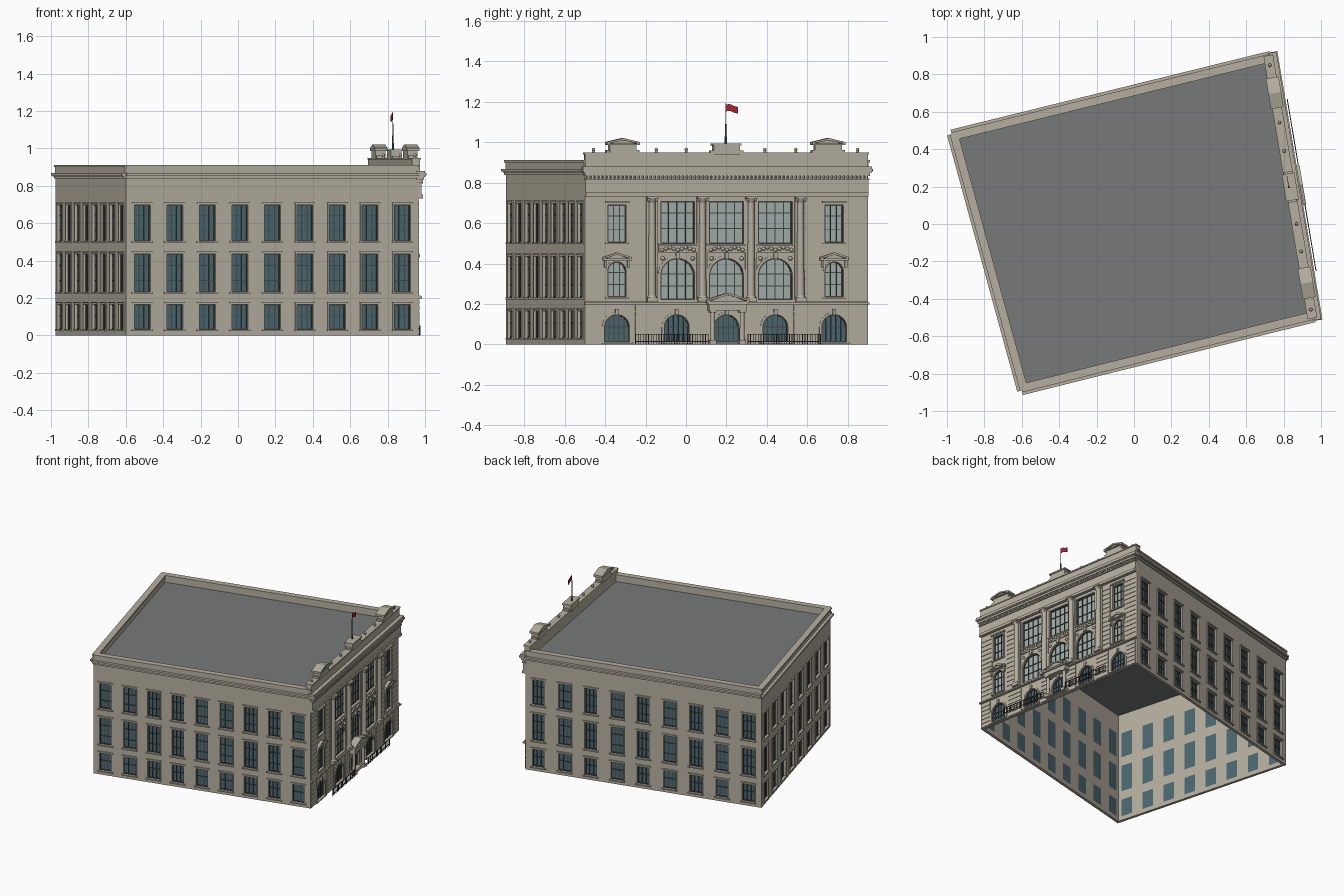
import bpy, bmesh, math
from mathutils import Matrix, Vector

if "Cube" in bpy.data.objects:
    bpy.data.objects.remove(bpy.data.objects["Cube"])

# ---- palette ----
COL = dict(stone=(.47, .43, .35), dark=(.06, .065, .06), glass=(.07, .14, .165),
           pale=(.36, .43, .41), roof=(.18, .195, .19), red=(.42, .02, .03))
MATS = {}
for k, c in COL.items():
    MATS[k] = bpy.data.materials.new(k)
    MATS[k].diffuse_color = (*c, 1)

parts, pending = {}, []      # part name -> (bmesh, colour); outline curves to convert
M = Matrix()                 # current wall frame: x along, y up, z outward


def part(name, col='stone'):
    if name not in parts:
        parts[name] = (bmesh.new(), col)
    return parts[name][0]


def box(name, u, w, y0, y1, d0, d1, col='stone'):
    loc = Matrix.Translation((u, (y0 + y1) / 2, (d0 + d1) / 2))
    bmesh.ops.create_cube(part(name, col), size=1,
                          matrix=M @ loc @ Matrix.Diagonal((w, y1 - y0, d1 - d0, 1)))


def cyl(name, u, d, y0, y1, r0, r1, col='stone', seg=16):
    loc = Matrix.Translation((u, (y0 + y1) / 2, d)) @ Matrix.Rotation(-math.pi / 2, 4, 'X')
    bmesh.ops.create_cone(part(name, col), cap_ends=True, segments=seg, radius1=r0,
                          radius2=r1, depth=y1 - y0, matrix=M @ loc)


def ball(name, u, y, d, r):
    bmesh.ops.create_uvsphere(part(name), u_segments=8, v_segments=6, radius=r,
                              matrix=M @ Matrix.Translation((u, y, d)))


def plate(name, loops, d0, d1, col='stone'):
    """Flat plate from an outline plus hole outlines, between depths d0 and d1."""
    part(name, col)
    cu = bpy.data.curves.new('outline', 'CURVE')
    cu.dimensions, cu.fill_mode, cu.extrude = '2D', 'BOTH', (d1 - d0) / 2
    for pts in loops:
        sp = cu.splines.new('POLY')
        sp.points.add(len(pts) - 1)
        for p, q in zip(sp.points, pts):
            p.co = (q[0], q[1], 0, 1)
        sp.use_cyclic_u = True
    ob = bpy.data.objects.new('outline', cu)
    bpy.context.collection.objects.link(ob)
    pending.append((name, ob, M @ Matrix.Translation((0, 0, (d0 + d1) / 2))))


def rect(c, w, y0, y1):
    return [(c - w / 2, y0), (c + w / 2, y0), (c + w / 2, y1), (c - w / 2, y1)]


def arch(c, w, y0, y1):
    r = w / 2
    return [(c - r, y0), (c + r, y0)] + [
        (c + r * math.cos(math.pi * i / 16), y1 - r + r * math.sin(math.pi * i / 16)) for i in range(17)]


def pediment(name, c, w, y0, y1, d0, d1):
    plate(name, [[(c - w / 2, y0), (c + w / 2, y0), (c, y1)]], d0, d1 - .008)
    t = .009
    plate(name, [[(c - w / 2 - .01, y0), (c - w / 2 - .01, y0 + t), (c, y1 + t),
                  (c + w / 2 + .01, y0 + t), (c + w / 2 + .01, y0), (c, y1 - .002)]], d0, d1)
    box(name, c, w + .02, y0 - .006, y0 + .002, d0, d1)


def window(shape, c, w, y0, y1, nv, rails, glass='glass', trim=.009):
    """Glass, frame, glazing bars, stone surround and sill; returns the wall opening."""
    hole = shape(c, w, y0, y1)
    plate('window_glass_' + glass, [hole], -.02, -.015, glass)
    f = .005
    plate('window_frames', [hole, shape(c, w - 2 * f, y0 + f, y1 - f)], -.016, -.008, 'dark')
    for i in range(1, nv + 1):
        x = w * (i / (nv + 1) - .5)
        top = y1 if shape is rect else y1 - w / 2 + math.sqrt(w * w / 4 - x * x)
        box('glazing_bars', c + x, .004, y0, top, -.016, -.009, 'dark')
    for r in rails:
        box('glazing_bars', c, w, y0 + (y1 - y0) * r - .002, y0 + (y1 - y0) * r + .002, -.016, -.009, 'dark')
    plate('window_surrounds', [shape(c, w + 2 * trim, y0 - .001, y1 + trim), hole], -.002, .005)
    box('window_sills', c, w + 2 * trim + .008, y0 - .009, y0, -.002, .011)
    return hole


A, B, C, D = [Vector(p) for p in ((-.60, -.89, 0), (.965, -.50, 0), (.73, .90, 0), (-.975, .48, 0))]


def frame(p, q):
    global M
    u = (q - p).normalized()
    n = Vector((u.y, -u.x, 0))
    M = Matrix((u, (0, 0, 1), n)).transposed().to_4x4()
    M.translation = (p + q) / 2
    return (q - p).length


# ---- three plain walls ----
for p, q, n in ((A, B, 9), (C, D, 9), (D, A, 8)):
    L = frame(p, q)
    holes = []
    for i in range(n):
        c = (i + .5 - n / 2) * L / n
        for y0, y1, rails in ((.032, .165, (.55,)), (.232, .435, (.3, .7)), (.505, .697, (.3, .7))):
            holes.append(window(rect, c, .088, y0, y1, 2, rails))
            box('window_heads', c, .112, y1 + .008, y1 + .014, -.002, .009)
    plate('side_walls', [rect(0, L, 0, .86)] + holes, -.02, 0)
    box('side_cornice', 0, L, .838, .850, -.01, .010)
    box('side_cornice', 0, L, .855, .868, -.01, .025)
    box('side_cornice', 0, L, .850, .855, -.01, .017)
    box('side_parapet', 0, L, .855, .905, -.03, .004)
    box('side_parapet', 0, L, .900, .911, -.034, .010)

# ---- ornate facade ----
L = frame(B, C)
holes = []
for c in (-.55, -.25, 0, .245, .54):          # ground-floor arches
    holes.append(window(arch, c, .125, .012, .147, 4, (.3, .55), trim=.012))
    box('keystones', c, .016, .146, .175, 0, .014)
for c in (-.55, .54):                          # end bays
    holes.append(window(arch, c, .092, .235, .408, 2, (.35, .7), 'pale'))
    pediment('window_pediments', c, .125, .422, .446, 0, .022)
    for s in (-1, 1):
        box('window_brackets', c + s * .058, .012, .38, .418, 0, .014)
    holes.append(window(rect, c, .092, .505, .69, 2, (.35, .7), 'pale'))
    box('window_heads', c, .122, .699, .709, -.002, .014)
for c in (-.245, 0, .245):                     # three tall centre bays
    holes.append(window(arch, c, .17, .222, .425, 3, (.33, .62), 'pale', .014))
    holes.append(window(rect, c, .17, .50, .708, 3, (.35, .72), 'pale'))
    box('keystones', c, .02, .422, .455, 0, .018)
    box('spandrel_panels', c, .19, .455, .488, 0, .008)
    for i in range(9):
        ball('spandrel_garlands', c + (i - 4) * .02, .473 - .006 * math.cos(i * math.pi / 2), .010, .010)
    for s in (-1, 1):
        ball('spandrel_garlands', c + s * .075, .425, .004, .011)
plate('facade_wall', [rect(0, L, 0, .90)] + holes, -.02, 0)

# base, string courses and rusticated piers
box('string_course', 0, L + .01, .198, .207, -.005, .018)
box('string_course', 0, L, .207, .213, -.005, .010)
for c, w in ((-.665, .08), (-.40, .115), (.395, .115), (.66, .08), (-.125, .07), (.122, .07)):
    for i in range(6):
        box('rusticated_piers', c, w, .004 + i * .032, .033 + i * .032, -.002, .006)
for c, w in ((-.657, .10), (-.442, .07), (.434, .07), (.65, .10)):
    for i in range(14):
        box('wall_courses', c, w, .217 + i * .036, .250 + i * .036, -.002, .004)

# giant columns with backing pilasters
for c in (-.375, -.122, .122, .37):
    box('pilasters', c, .056, .21, .73, -.002, .008)
    box('column_bases', c, .052, .21, .232, 0, .036)
    cyl('column_shafts', c, .014, .24, .705, .019, .016)
    cyl('column_bases', c, .014, .232, .242, .024, .020)
    cyl('column_capitals', c, .014, .70, .722, .016, .025)
    box('column_capitals', c, .054, .722, .732, 0, .040)
    for s in (-1, 1):
        ball('column_capitals', c + s * .02, .714, .03, .008)

# entablature with dentils
box('entablature', 0, L, .732, .752, -.005, .024)
box('entablature', 0, L, .752, .812, -.005, .016)
box('entablature', 0, L + .01, .812, .820, -.005, .024)
for i in range(70):
    box('dentils', (i - 34.5) * .0202, .011, .820, .834, -.002, .026)
box('facade_cornice', 0, L + .01, .834, .848, -.01, .030)
box('facade_cornice', 0, L + .035, .855, .868, -.012, .040)
box('facade_cornice', 0, L + .025, .848, .855, -.01, .034)
box('facade_cornice', 0, L + .03, .868, .880, -.012, .034)

# attic with pedimented blocks, scrolls, centre block
box('attic', 0, L, .86, .942, -.035, .008)
box('attic', 0, L + .006, .940, .949, -.038, .014)
for c in (-.52, .51):
    box('attic_blocks', c, .135, .94, .990, -.04, .014)
    box('attic_blocks', c, .165, .94, .962, -.036, .012)
    pediment('attic_pediments', c, .145, .992, 1.012, -.045, .024)
box('centre_block', 0, .13, .94, .985, -.042, .016)
box('centre_block', 0, .145, .985, .995, -.046, .022)
box('centre_block', 0, .165, .94, .96, -.036, .012)
for c in (-.665, -.35, -.20, .195, .35, .66):
    cyl('attic_finials', c, -.012, .948, .958, .009, .005, seg=8)
    ball('attic_finials', c, .964, -.012, .009)

# flag
cyl('flagpole', 0, -.02, .99, 1.195, .003, .002, 'dark', 8)
cyl('flagpole', 0, -.02, .99, 1.07, .006, .004, 'dark', 8)
plate('flag', [[(0, 1.152), (.02, 1.156), (.04, 1.147), (.06, 1.142),
                (.06, 1.175), (.04, 1.180), (.02, 1.189), (0, 1.187)]], -.0215, -.0185, 'red')

# entrance portico
for s in (-1, 1):
    box('portico_bases', s * .074, .034, 0, .022, 0, .050)
    cyl('portico_columns', s * .074, .030, .022, .158, .013, .011)
    box('portico_capitals', s * .074, .032, .158, .168, 0, .048)
box('portico_entablature', 0, .19, .168, .200, 0, .046)
box('portico_entablature', 0, .205, .198, .208, 0, .054)
pediment('portico_pediment', 0, .195, .212, .246, 0, .056)
for y, r in ((.0, .036), (.006, .026)):
    box('entrance_steps', 0, .11, y, y + .006, 0, r)

# street railings
for s in (-1, 1):
    for i in range(29):
        box('railings', s * (.10 + i * .013), .003, 0, .052, .048, .051, 'dark')
    for y in (.012, .048):
        box('railings', s * .282, .366, y, y + .004, .047, .052, 'dark')

# ---- flat roof ----
M = Matrix()
plate('roof', [[tuple((p * .985).xy) for p in (A, B, C, D)]], .845, .857, 'roof')

# ---- turn outlines into mesh, then build one object per part ----
bpy.context.view_layer.update()
dg = bpy.context.evaluated_depsgraph_get()
for name, ob, mat in pending:
    me = bpy.data.meshes.new_from_object(ob.evaluated_get(dg))
    me.transform(mat)
    parts[name][0].from_mesh(me)
    bpy.data.meshes.remove(me)
for _, ob, _ in pending:
    bpy.data.curves.remove(ob.data)
ROUND = ('column_shafts', 'column_bases', 'column_capitals', 'portico_columns',
         'spandrel_garlands', 'attic_finials', 'flagpole')
for name, (bm, col) in parts.items():
    me = bpy.data.meshes.new(name)
    for f in bm.faces:
        f.material_index = 0
        f.smooth = name in ROUND
    bm.to_mesh(me)
    bm.free()
    me.materials.clear()
    me.materials.append(MATS[col])
    if name in ROUND:
        me.set_sharp_from_angle(angle=math.radians(46))
    bpy.context.collection.objects.link(bpy.data.objects.new(name, me))

for m in bpy.data.materials:
    if m.users and not m.is_grease_pencil:
        m.use_nodes = True
        m.node_tree.nodes["Principled BSDF"].inputs["Base Color"].default_value = m.diffuse_color
